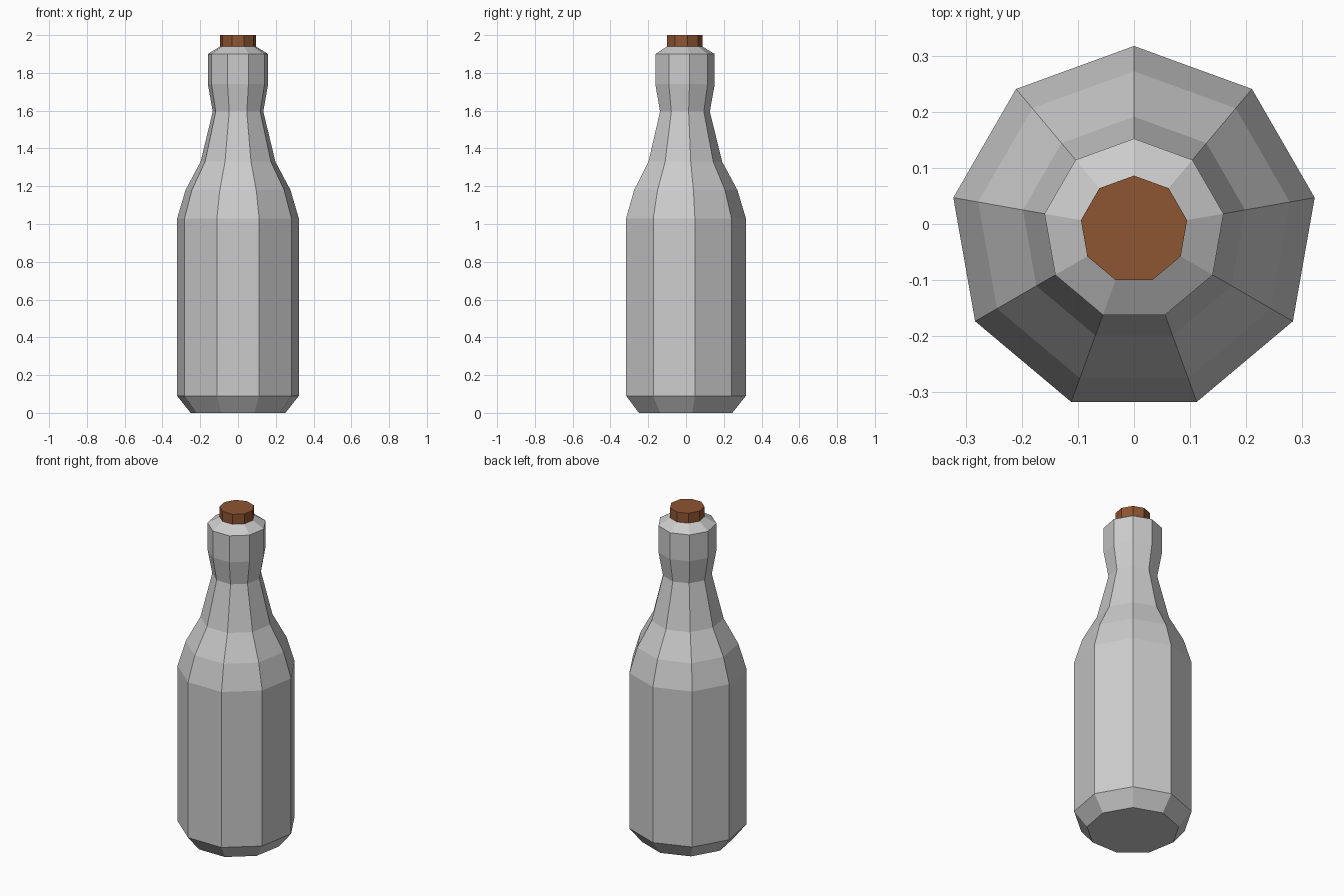
import bpy, bmesh
from math import cos, sin, pi

if "Cube" in bpy.data.objects:
    bpy.data.objects.remove(bpy.data.objects["Cube"])

SIDES = 9
Y_SHIFT = -0.0098  # centres the nine-sided outline on y = 0


def lathe(name, profile, cap_bottom=True, cap_top=True):
    """Nine-sided flat-shaded solid from (radius, z) points, bottom to top."""
    bm = bmesh.new()
    rings = []
    for r, z in profile:
        angles = [pi / 2 + 2 * pi * i / SIDES for i in range(SIDES)]
        rings.append([bm.verts.new((r * cos(a), r * sin(a) + Y_SHIFT, z)) for a in angles])
    for low, high in zip(rings, rings[1:]):
        for i in range(SIDES):
            j = (i + 1) % SIDES
            bm.faces.new((low[i], low[j], high[j], high[i]))
    if cap_bottom:
        bm.faces.new(rings[0][::-1])
    if cap_top:
        bm.faces.new(rings[-1])
    mesh = bpy.data.meshes.new(name)
    bm.to_mesh(mesh)
    bm.free()
    obj = bpy.data.objects.new(name, mesh)
    bpy.context.collection.objects.link(obj)
    return obj


# Bottle: chamfered base, straight body, shoulder, waisted neck, bevelled lip
lathe("bottle", [
    (0.255, 0.0), (0.327, 0.09), (0.327, 1.03), (0.282, 1.18), (0.201, 1.33),
    (0.136, 1.595), (0.162, 1.74), (0.162, 1.90), (0.096, 1.94),
], cap_top=False)

# Cork stopper closing the mouth
cork = lathe("cork", [(0.096, 1.94), (0.096, 2.0)])
cork_mat = bpy.data.materials.new("cork_brown")
cork_mat.diffuse_color = (0.27, 0.09, 0.032, 1)
cork_mat.use_nodes = True
cork_mat.node_tree.nodes["Principled BSDF"].inputs["Base Color"].default_value = cork_mat.diffuse_color
cork.data.materials.append(cork_mat)
